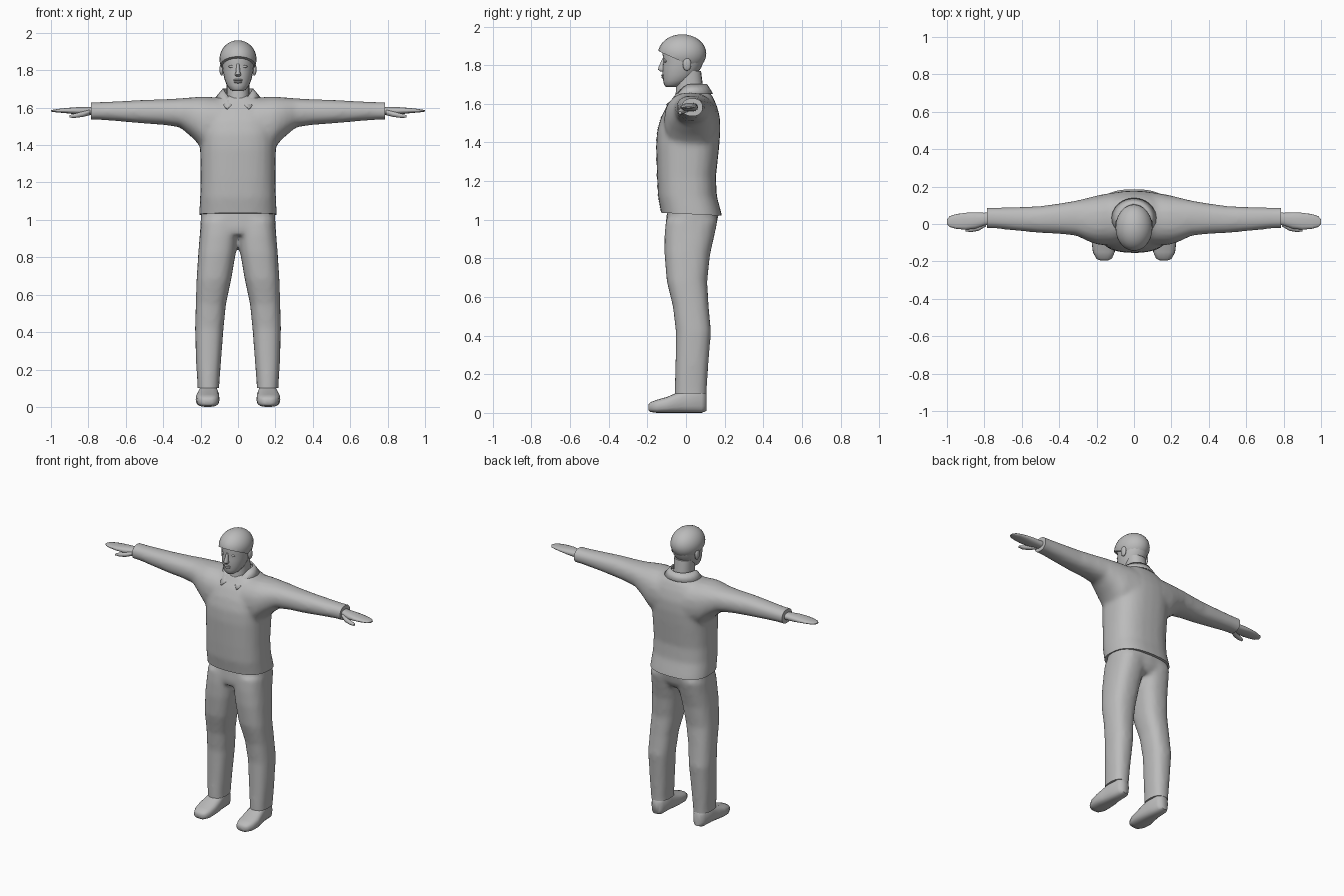
import bpy, bmesh, math
from mathutils import Vector, Matrix

if "Cube" in bpy.data.objects:
    bpy.data.objects.remove(bpy.data.objects["Cube"])

grey = bpy.data.materials.new("plain_grey")
grey.diffuse_color = (0.5, 0.5, 0.5, 1)
grey.use_nodes = True
grey.node_tree.nodes["Principled BSDF"].inputs["Base Color"].default_value = grey.diffuse_color


def finish(name, bm, angle=40):
    bmesh.ops.recalc_face_normals(bm, faces=bm.faces)
    me = bpy.data.meshes.new(name)
    bm.to_mesh(me)
    bm.free()
    ob = bpy.data.objects.new(name, me)
    bpy.context.collection.objects.link(ob)
    me.materials.clear()
    me.materials.append(grey)
    bpy.context.view_layer.objects.active = ob
    bpy.ops.object.select_all(action='DESELECT')
    ob.select_set(True)
    bpy.ops.object.shade_smooth_by_angle(angle=math.radians(angle))
    return ob


def loft(bm, axis, rings, side=1, n=20, p=2.3):
    """Rings (t, u0, u1, v0, v1): bounds of rounded sections along an axis."""
    place = {'x': lambda t, u, v: (t * side, u, v),
             'y': lambda t, u, v: (u * side, t, v),
             'z': lambda t, u, v: (u * side, v, t)}[axis]
    loops = []
    for t, u0, u1, v0, v1 in rings:
        loop = []
        for i in range(n):
            a = 2 * math.pi * i / n
            c, s = math.cos(a), math.sin(a)
            u = (u0 + u1) / 2 + (u1 - u0) / 2 * math.copysign(abs(c) ** (2 / p), c)
            v = (v0 + v1) / 2 + (v1 - v0) / 2 * math.copysign(abs(s) ** (2 / p), s)
            loop.append(bm.verts.new(place(t, u, v)))
        loops.append(loop)
    for a, b in zip(loops, loops[1:]):
        for i in range(n):
            j = (i + 1) % n
            bm.faces.new((a[i], a[j], b[j], b[i]))
    bm.faces.new(loops[0])
    bm.faces.new(loops[-1])


def sym(rows):
    """Expand (t, half_width, v0, v1) to full ring bounds."""
    return [(t, -w, w, a, b) for t, w, a, b in rows]


def garment(name, bm, cuts):
    """Blend overlapping lofts into one skin, then trim crisp hems."""
    ob = finish("blend_helper", bm)
    rm = ob.modifiers.new("blend", 'REMESH')
    rm.mode, rm.voxel_size = 'VOXEL', 0.014
    sm = ob.modifiers.new("soften", 'SMOOTH')
    sm.factor, sm.iterations = 0.5, 6
    dg = bpy.context.evaluated_depsgraph_get()
    me = bpy.data.meshes.new_from_object(ob.evaluated_get(dg))
    bpy.data.objects.remove(ob)
    out = bmesh.new()
    out.from_mesh(me)
    for co, no in cuts:
        bmesh.ops.bisect_plane(out, geom=out.verts[:] + out.edges[:] + out.faces[:],
                               plane_co=co, plane_no=no, clear_outer=True)
        bmesh.ops.holes_fill(out, edges=[e for e in out.edges if e.is_boundary], sides=0)
    return finish(name, out, 50)


def ball(bm, loc, size, u=16, v=10):
    m = Matrix.Translation(loc) @ Matrix.Diagonal((*size, 1))
    bmesh.ops.create_uvsphere(bm, u_segments=u, v_segments=v, radius=1, matrix=m)


# Jacket: torso and both sleeves
bm = bmesh.new()
loft(bm, 'z', sym([(0.98, .208, -.12, .195), (1.04, .207, -.13, .182), (1.12, .203, -.145, .16),
                   (1.22, .2, -.15, .155), (1.38, .203, -.155, .172), (1.46, .205, -.15, .178),
                   (1.53, .205, -.13, .176), (1.59, .195, -.1, .16), (1.635, .15, -.065, .14),
                   (1.665, .09, -.045, .12)]), p=2.6, n=28)
for side in (1, -1):
    loft(bm, 'x', [(.1, -.115, .17, 1.36, 1.655), (.19, -.112, .155, 1.38, 1.66),
                   (.24, -.095, .142, 1.435, 1.656), (.31, -.062, .125, 1.495, 1.65),
                   (.4, -.053, .11, 1.508, 1.645), (.5, -.048, .096, 1.515, 1.642),
                   (.65, -.034, .09, 1.528, 1.634), (.74, -.024, .088, 1.535, 1.63),
                   (.84, -.022, .088, 1.535, 1.63)], side)
jacket = garment("jacket", bm, [((0, 0, 1.03), (0, -.05, -1)),
                                ((.785, 0, 0), (1, 0, 0)), ((-.785, 0, 0), (-1, 0, 0))])

# Trousers: hips and both legs
bm = bmesh.new()
loft(bm, 'z', sym([(.92, .197, -.1, .13), (.96, .2, -.107, .155), (1.03, .2, -.1, .17),
                   (1.1, .19, -.09, .14)]), p=2.6)
for side in (1, -1):
    loft(bm, 'z', [(.03, .1, .215, -.058, .106), (.12, .1, .217, -.058, .108),
                   (.25, .09, .225, -.055, .116), (.42, .077, .23, -.053, .13),
                   (.55, .064, .226, -.068, .118), (.68, .036, .222, -.1, .11),
                   (.82, .012, .213, -.112, .125), (.92, -.003, .205, -.112, .148),
                   (1.0, -.01, .2, -.105, .165)], side, p=2.5)
garment("trousers", bm, [((0, 0, .1), (0, 0, -1))])

# Shoes
for side, label in ((1, "left"), (-1, "right")):
    bm = bmesh.new()
    loft(bm, 'y', [(-.195, .14, .18, .015, .042), (-.185, .118, .202, .005, .055),
                   (-.15, .103, .22, 0, .068), (-.1, .099, .226, 0, .082),
                   (-.05, .1, .218, 0, .103), (0, .108, .208, 0, .125),
                   (.08, .112, .203, 0, .125), (.105, .13, .185, .01, .1)], side, p=2.8)
    finish(label + "_shoe", bm, 60)

    # Hands with a thumb
    bm = bmesh.new()
    loft(bm, 'x', [(.75, 0, .065, 1.562, 1.605), (.8, -.008, .06, 1.56, 1.605),
                   (.85, -.025, .062, 1.562, 1.604), (.9, -.03, .06, 1.568, 1.6),
                   (.95, -.026, .053, 1.573, 1.595), (.985, -.016, .042, 1.576, 1.59),
                   (1.0, 0, .025, 1.579, 1.587)], side, n=14)
    loft(bm, 'x', [(.79, -.012, .025, 1.56, 1.59), (.83, -.036, .0, 1.55, 1.58),
                   (.87, -.043, -.014, 1.545, 1.57), (.9, -.04, -.022, 1.546, 1.56)], side, n=10)
    finish(label + "_hand", bm, 60)

# Neck
bm = bmesh.new()
loft(bm, 'z', sym([(1.56, .066, -.07, .1), (1.66, .06, -.053, .092), (1.77, .062, -.05, .078)]))
finish("neck", bm)

# Head
bm = bmesh.new()
loft(bm, 'z', sym([(1.688, .028, -.105, -.04), (1.7, .045, -.114, -.01), (1.72, .06, -.118, .025),
                   (1.75, .072, -.121, .055), (1.79, .081, -.122, .08), (1.83, .086, -.117, .094),
                   (1.87, .088, -.124, .097), (1.91, .078, -.112, .083),
                   (1.94, .05, -.075, .045)]), p=2.1)
finish("head", bm, 60)

# Hair cap, cut on a slope from brow to nape
bm = bmesh.new()
ball(bm, (0, -.02, 1.86), (.099, .125, .1), 24, 16)
bmesh.ops.bisect_plane(bm, geom=bm.verts[:] + bm.edges[:] + bm.faces[:], plane_co=(0, -.14, 1.872),
                       plane_no=(0, -.45, -1), clear_outer=True)
bmesh.ops.holes_fill(bm, edges=[e for e in bm.edges if e.is_boundary], sides=0)
finish("hair", bm, 50)

# Face details
bm = bmesh.new()
loft(bm, 'z', sym([(1.767, .012, -.132, -.1), (1.777, .017, -.146, -.1),
                   (1.79, .012, -.143, -.1), (1.835, .007, -.123, -.1)]), n=10)
finish("nose", bm, 60)
bm = bmesh.new()
ball(bm, (0, -.116, 1.748), (.026, .013, .006))
ball(bm, (0, -.115, 1.737), (.022, .013, .007))
finish("lips", bm, 60)
bm = bmesh.new()
for s in (1, -1):
    ball(bm, (.035 * s, -.106, 1.82), (.015, .008, .007))
finish("eyes", bm, 60)
bm = bmesh.new()
for s in (1, -1):
    ball(bm, (.088 * s, .005, 1.805), (.011, .022, .034))
finish("ears", bm, 60)

# Folded shirt collar, open at the front with pointed wings
bm = bmesh.new()
rows, n = [], 24
for i in range(n + 1):
    a = math.radians(-82 + 344 * i / n)
    c, s = math.cos(a), math.sin(a)
    f = max(0, -s) ** 2
    tip = max(0, -s) ** 8
    inner = (.078 * c, .024 + .082 * s, 1.70 - .075 * f)
    outer = (.118 * c + math.copysign(.045, c) * tip, .028 + (.108 + .022 * f) * s,
             1.652 - .06 * f)
    rows.append((bm.verts.new(inner), bm.verts.new(outer)))
for (a, b), (c, d) in zip(rows, rows[1:]):
    bm.faces.new((a, b, d, c))
collar = finish("collar", bm, 50)
so = collar.modifiers.new("thickness", 'SOLIDIFY')
so.thickness, so.offset = 0.008, 0

# Front closing strip laid on the jacket
bm = bmesh.new()
bmesh.ops.create_grid(bm, x_segments=2, y_segments=24, size=1)
for v in bm.verts:
    v.co = Vector((.012 + .012 * v.co.x, -.17, 1.3 + .255 * v.co.y))
strip = finish("front_strip", bm)
sw = strip.modifiers.new("lay_on", 'SHRINKWRAP')
sw.target, sw.offset = jacket, 0.002
